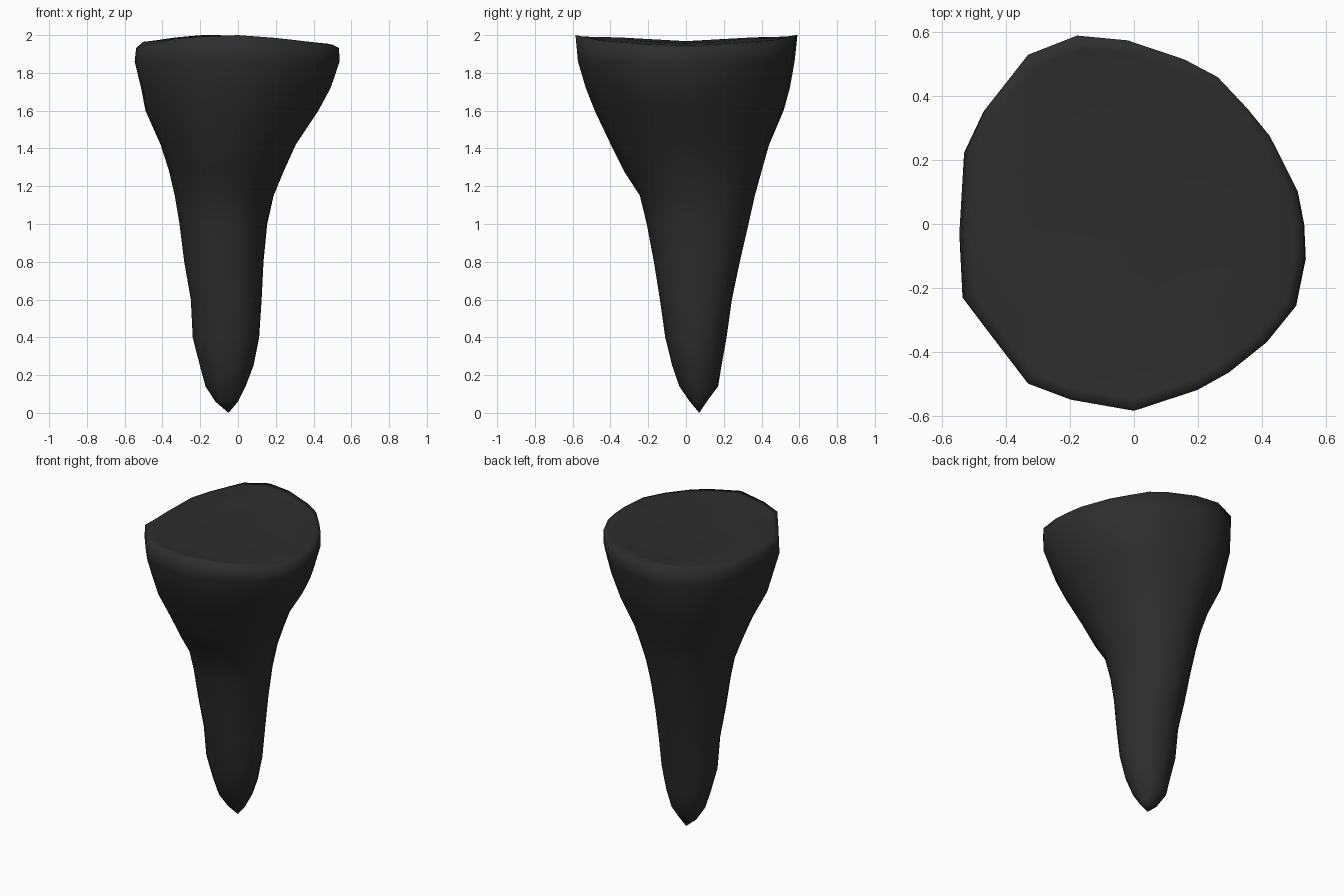
import bpy, bmesh, math

if "Cube" in bpy.data.objects:
    bpy.data.objects.remove(bpy.data.objects["Cube"])

# outline of the flat top, seen from above (counter-clockwise)
OUTLINE = [(-.18, .59), (-.335, .53), (-.47, .36), (-.53, .23), (-.545, -.03),
           (-.535, -.235), (-.45, -.35), (-.335, -.5), (-.2, -.55), (0, -.585),
           (.2, -.52), (.3, -.465), (.42, -.37), (.51, -.26), (.54, -.11),
           (.535, 0), (.515, .105), (.43, .275), (.36, .36), (.265, .46),
           (.16, .515), (-.02, .575)]

# height, then x and y extents of the tapering stem
SECTIONS = [
    (.06, -.12, 0, .02, .11), (.14, -.172, .04, -.035, .17),
    (.25, -.202, .082, -.073, .188), (.4, -.24, .112, -.11, .215),
    (.6, -.25, .125, -.138, .243), (.8, -.285, .135, -.17, .285),
    (1.0, -.31, .155, -.208, .332), (1.15, -.335, .19, -.245, .367),
    (1.28, -.365, .245, -.33, .405), (1.42, -.41, .31, -.4, .447),
    (1.6, -.49, .43, -.487, .52), (1.72, -.513, .495, -.535, .55),
    (1.86, -.547, .543, -.577, .575)]

charcoal = bpy.data.materials.new("charcoal")
charcoal.diffuse_color = (.027, .027, .027, 1)
charcoal.use_nodes = True
charcoal.node_tree.nodes["Principled BSDF"].inputs["Base Color"].default_value = charcoal.diffuse_color

bm = bmesh.new()


def unit_outline(k):
    """Unit outline, blended from round (k=0) to the top shape (k=1)."""
    pts = []
    for x, y in OUTLINE:
        px, py = x / .545, y / .59
        r = math.hypot(px, py)
        f = k + (1 - k) / r
        pts.append((px * f, py * f))
    return pts


def bridge(a, b):
    n = len(a)
    for i in range(n):
        bm.faces.new((a[i], a[(i + 1) % n], b[(i + 1) % n], b[i]))


def fan(ring, co, up):
    tip = bm.verts.new(co)
    for i in range(len(ring)):
        a, b = ring[i], ring[(i + 1) % len(ring)]
        bm.faces.new((a, b, tip) if up else (b, a, tip))


# stem rings
rings = []
for z, x0, x1, y0, y1 in SECTIONS:
    k = min(1, max(0, (z - .9) / .8))
    rings.append([bm.verts.new(((x0 + x1) / 2 + u * (x1 - x0) / 2,
                                (y0 + y1) / 2 + v * (y1 - y0) / 2, z))
                  for u, v in unit_outline(k)])

# wavy rim: high at front and back, low at the sides, then the top surface
rings.append([bm.verts.new((x * .99, y, 1.93 + .07 * (y / .585) ** 2))
              for x, y in OUTLINE])
for s, base in ((.93, 1.96), (.6, 1.967)):
    rings.append([bm.verts.new((x * s, y * s,
                                base + .035 * s * (y / .59) ** 2 - .025 * s * max(0, x)))
                  for x, y in OUTLINE])

for a, b in zip(rings, rings[1:]):
    bridge(a, b)
fan(rings[0], (-.05, .07, 0), False)
fan(rings[-1], (0, 0, 1.968), True)
bmesh.ops.recalc_face_normals(bm, faces=bm.faces)

mesh = bpy.data.meshes.new("tapered_peg")
bm.to_mesh(mesh)
bm.free()
mesh.materials.append(charcoal)
mesh.shade_smooth()
peg = bpy.data.objects.new("tapered_peg", mesh)
bpy.context.collection.objects.link(peg)
